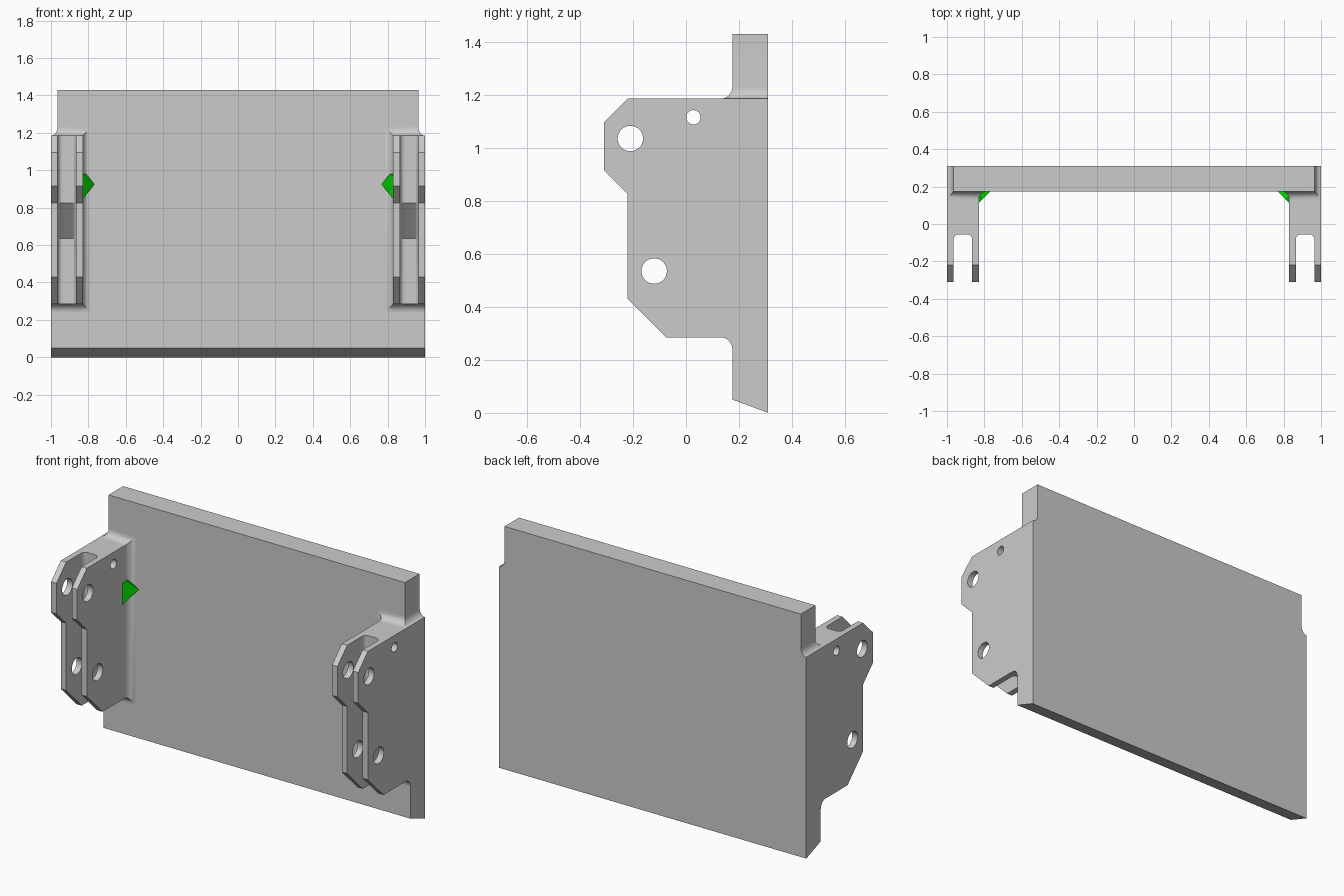
import bpy, bmesh
from math import sin, cos, pi, sqrt

if "Cube" in bpy.data.objects:
    bpy.data.objects.remove(bpy.data.objects["Cube"])

FRONT, BACK = 0.175, 0.31      # plate faces in y
IN, OUT = 0.83, 1.0            # bracket sides in x
LOW, HIGH = 0.285, 1.185       # bracket bottom and top
R = 0.045                      # blend radius
STEPS = 8


def loft(name, rings, closed=True):
    """Skin a list of equal-length rings; closed rings also get end caps."""
    bm = bmesh.new()
    vs = [[bm.verts.new(p) for p in ring] for ring in rings]
    n = len(vs[0])
    for a, b in zip(vs, vs[1:]):
        for i in range(n if closed else n - 1):
            j = (i + 1) % n
            bm.faces.new((a[i], a[j], b[j], b[i]))
    if closed:
        bm.faces.new(vs[0])
        bm.faces.new(vs[-1])
        bmesh.ops.recalc_face_normals(bm, faces=bm.faces)
    me = bpy.data.meshes.new(name)
    bm.to_mesh(me)
    bm.free()
    ob = bpy.data.objects.new(name, me)
    bpy.context.collection.objects.link(ob)
    return ob


def activate(ob):
    bpy.ops.object.select_all(action='DESELECT')
    ob.select_set(True)
    bpy.context.view_layer.objects.active = ob


def cut(ob, cutter):
    m = ob.modifiers.new("cut", 'BOOLEAN')
    m.operation, m.solver, m.object = 'DIFFERENCE', 'EXACT', cutter
    cutter.hide_render = True
    activate(ob)
    bpy.ops.object.modifier_apply(modifier=m.name)
    bpy.data.objects.remove(cutter)


def finish(ob, mirror=True):
    activate(ob)
    if mirror:
        m = ob.modifiers.new("mirror", 'MIRROR')
        m.use_mirror_merge = False
        bpy.ops.object.modifier_apply(modifier=m.name)
    bpy.ops.object.shade_smooth_by_angle(angle=0.6)


# Concave blend: (distance d in front of plate, sideways offset o)
blend = []
for k in range(STEPS + 1):
    t = pi / 2 * k / STEPS
    blend.append((R * (1 - sin(t)), R * (1 - cos(t))))


def notch_x(d):
    return 0.965 + (OUT - 0.965) * d / R


# Back plate with bevelled bottom edge and narrower top
def plate_ring(y, bottom):
    right = [(OUT, bottom)] + [(notch_x(d), HIGH + o) for d, o in blend] + [(0.965, 1.43)]
    left = [(-x, z) for x, z in reversed(right)]
    return [(x, y, z) for x, z in right + left]


finish(loft("back_plate", [plate_ring(FRONT, 0.05), plate_ring(BACK, 0.0)]), mirror=False)

# Bracket side profile (y, z), bottom blend included
profile = [(FRONT, HIGH), (-0.22, HIGH), (-0.31, 1.095), (-0.31, 0.915), (-0.22, 0.825),
           (-0.22, 0.43), (-0.075, LOW)] + [(FRONT - d, LOW - o) for d, o in blend]
bracket = loft("brackets", [[(x, y, z) for y, z in profile] for x in (IN, OUT)])


# Slot between the two prongs, deeper in its lower half
def slot_ring(depth, z, r=0.028):
    arc = [(r * sin(pi / 2 * k / 6), r * cos(pi / 2 * k / 6)) for k in range(7)]
    right = [(0.965, -0.5)] + [(0.965 - r + c, depth - r + s) for s, c in arc]
    left = [(1.83 - x, y) for x, y in reversed(right)]
    return [(x, y, z) for x, y in right + left]


cut(bracket, loft("slot_cutter", [slot_ring(0.11, 0.1), slot_ring(0.11, 0.635),
                                  slot_ring(-0.055, 0.825), slot_ring(-0.055, 1.4)]))

# Pin holes
for y, z, r in ((-0.21, 1.035, 0.048), (-0.12, 0.535, 0.048), (0.028, 1.115, 0.027)):
    circle = [(y + r * cos(2 * pi * k / 32), z + r * sin(2 * pi * k / 32)) for k in range(32)]
    cut(bracket, loft("hole_cutter", [[(x, a, b) for a, b in circle] for x in (0.7, 1.1)]))
finish(bracket)

# Weld blend around each bracket root: bottom, inner side, top and notch
rings = []
for d, o in blend:
    y, x = FRONT - d, IN - o
    rings.append([(IN, y, LOW - o), (x, y, LOW - o), (x, y, HIGH + o),
                  (notch_x(d), y, HIGH + o), (notch_x(d), FRONT, HIGH + o)])
finish(loft("bracket_root_blend", rings, closed=False))

# Green pointer in each inner corner
shape = [(0.0, 0.845), (1.0, 0.925), (0.3, 0.98), (0.0, 0.97)]
pointer = loft("green_pointer", [[(IN - 0.062 * s + e, 0.113 + 0.062 * s + e, z) for s, z in shape]
                                 for e in (0.0, 0.02)])
green = bpy.data.materials.new("green")
green.diffuse_color = (0.0, 0.65, 0.0, 1.0)
green.use_nodes = True
green.node_tree.nodes["Principled BSDF"].inputs["Base Color"].default_value = green.diffuse_color
pointer.data.materials.append(green)
finish(pointer)
